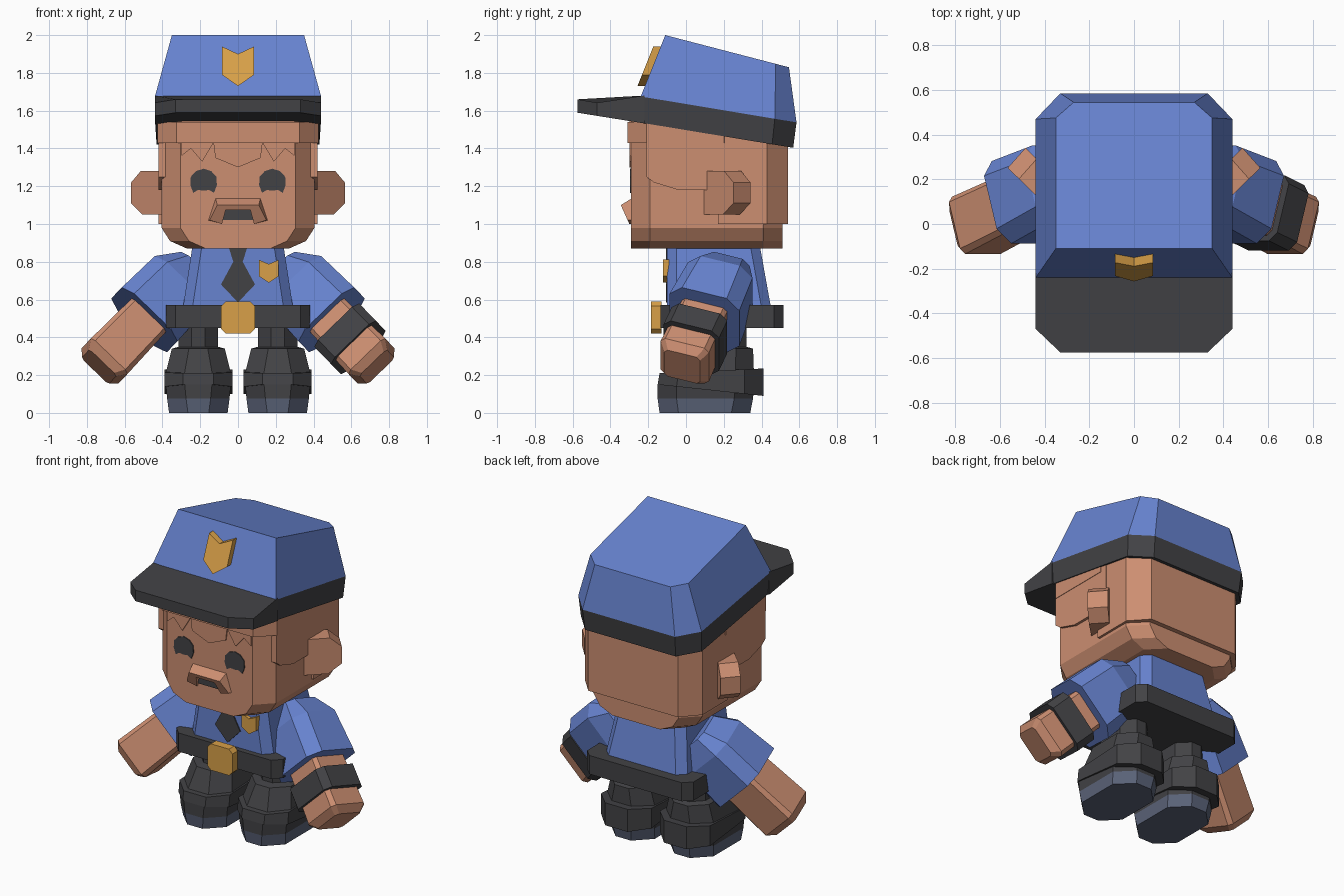
import bpy, bmesh
from mathutils import Vector

cube = bpy.data.objects.get("Cube")
if cube:
    bpy.data.objects.remove(cube, do_unlink=True)


def material(name, rgb):
    lin = [((c / 255 + 0.055) / 1.055) ** 2.4 for c in rgb] + [1]
    m = bpy.data.materials.new(name)
    m.use_nodes = True
    m.diffuse_color = lin
    m.node_tree.nodes["Principled BSDF"].inputs["Base Color"].default_value = lin
    return m


SKIN = material("skin", (204, 142, 113))
BLUE = material("uniform blue", (103, 131, 208))
DARK = material("charcoal", (66, 66, 69))
GOLD = material("gold", (216, 160, 72))
SOLE = material("slate sole", (91, 99, 121))


def loft(name, rings, mat):
    """Skin a closed solid through rings with equal point counts."""
    bm = bmesh.new()
    vs = [[bm.verts.new(p) for p in ring] for ring in rings]
    n = len(rings[0])
    for a, b in zip(vs, vs[1:]):
        for i in range(n):
            j = (i + 1) % n
            bm.faces.new((a[i], a[j], b[j], b[i]))
    bm.faces.new(vs[0])
    bm.faces.new(vs[-1])
    bmesh.ops.recalc_face_normals(bm, faces=bm.faces)
    me = bpy.data.meshes.new(name)
    bm.to_mesh(me)
    bm.free()
    me.materials.append(mat)
    ob = bpy.data.objects.new(name, me)
    bpy.context.collection.objects.link(ob)
    return ob


def octagon(hx, y0, y1, z0, z1=None, c=0.1, cx=0.0):
    """Chamfered rectangle; height runs from z0 at the front to z1 at the back."""
    z1 = z0 if z1 is None else z1
    pts = [(-hx + c, y0), (hx - c, y0), (hx, y0 + c), (hx, y1 - c),
           (hx - c, y1), (-hx + c, y1), (-hx, y1 - c), (-hx, y0 + c)]
    return [(cx + x, y, z0 + (z1 - z0) * (y - y0) / (y1 - y0)) for x, y in pts]


def plate(name, pts, y0, y1, mat, lean=0.0, cx=0.0, cz=0.0):
    """Front outline (x, z) given depth along y, leaning back with height."""
    return loft(name, [[(cx + x, y + lean * z, cz + z) for x, z in pts]
                       for y in (y0, y1)], mat)


def mirrored(half):
    """Complete a symmetric outline from its right half."""
    return half + [(-x, z) for x, z in reversed(half) if x > 0]


# Head and jaw
loft("head", [octagon(0.27, -0.29, 0.51, 0.87), octagon(0.36, -0.29, 0.51, 0.91),
              octagon(0.405, -0.29, 0.51, 0.98), octagon(0.405, -0.29, 0.51, 1.56)], SKIN)

# Hair: deep back, shallower sides, zigzag fringe
loft("hair_back", [[(x, y, z) for x, y in
                    [(-0.42, 0.17), (-0.42, 0.43), (-0.32, 0.54),
                     (0.32, 0.54), (0.42, 0.43), (0.42, 0.17)]] for z in (1.0, 1.5)], SKIN)
side = [(-0.21, 1.55), (-0.21, 1.25), (-0.17, 1.22), (-0.04, 1.18), (0.11, 1.18),
        (0.18, 1.1), (0.25, 1.1), (0.25, 1.5)]
loft("hair_sides", [[(x, y, z) for y, z in side] for x in (-0.422, 0.422)], SKIN)
plate("hair_fringe", mirrored([(0, 1.30), (0.12, 1.35), (0.13, 1.43), (0.19, 1.33),
                               (0.25, 1.40), (0.30, 1.36), (0.30, 1.57)]),
      -0.298, -0.25, SKIN)
loft("hair_brow_band", [octagon(0.425, -0.31, 0.3, z) for z in (1.43, 1.54)], SKIN)

# Ears angled outward and back
ear = [(-0.02, 1.05), (0.15, 1.05), (0.23, 1.11), (0.23, 1.22),
       (0.16, 1.28), (0.02, 1.28), (-0.02, 1.25)]
for s, side_name in ((1, "left"), (-1, "right")):
    loft(side_name + "_ear",
         [[(s * (0.40 + 0.72 * d - 0.08 * t), 0.09 + 0.70 * d + 0.09 * t, z)
           for d, z in ear] for t in (0, 1)], SKIN)

# Face
eye = mirrored([(0, 0.068), (0.04, 0.055), (0.068, 0.025), (0.07, -0.02),
                (0.055, -0.06), (0.03, -0.045), (0.0, -0.048)])
for s, side_name in ((1, "left"), (-1, "right")):
    plate(side_name + "_eye", eye, -0.296, -0.288, DARK, cx=s * 0.182, cz=1.225)
plate("mouth", [(-0.08, 1.02), (0.08, 1.02), (0.08, 1.09), (-0.08, 1.09)],
      -0.297, -0.288, DARK)
stache = [(-0.16, 1.02), (-0.12, 1.14), (0.12, 1.14), (0.16, 1.02), (0.085, 1.0),
          (0.065, 1.075), (-0.065, 1.075), (-0.085, 1.0)]
lip = [(-0.15, 1.02), (-0.11, 1.10), (0.11, 1.10), (0.15, 1.02), (0.085, 1.0),
       (0.065, 1.075), (-0.065, 1.075), (-0.085, 1.0)]
loft("moustache", [[(x, -0.28, z) for x, z in stache],
                   [(x, -0.30 - 0.45 * (z - 1.0), z) for x, z in lip]], SKIN)


# Cap band, visor and crown
def brim_floor(y):
    return 1.59 - 0.16 * (y + 0.58)


band = [(-0.44, -0.24), (0.44, -0.24), (0.44, 0.47), (0.33, 0.585), (-0.33, 0.585), (-0.44, 0.47)]
loft("cap_band", [[(x * 0.98, y * 0.97, brim_floor(y)) for x, y in band],
                  [(x, y, 1.675 - 0.166 * (y + 0.24)) for x, y in band]], DARK)
visor = [(0.44, -0.22), (0.44, -0.47), (0.33, -0.575), (-0.33, -0.575), (-0.44, -0.47), (-0.44, -0.22)]
heights = [1.68, 1.642, 1.66, 1.66, 1.642, 1.68]
loft("cap_visor", [[(x, y, brim_floor(y)) for x, y in visor],
                   [(x, y, z) for (x, y), z in zip(visor, heights)]], DARK)
crown = [(-0.35, -0.11), (0.35, -0.11), (0.35, 0.475), (0.27, 0.545), (-0.27, 0.545), (-0.35, 0.475)]
loft("cap_crown", [[(x, y, 1.675 - 0.166 * (y + 0.24)) for x, y in band],
                   [(x, y, 2.0 - 0.26 * (y + 0.11)) for x, y in crown]], BLUE)

# Badges
shield = [(-0.085, 0.105), (0, 0.065), (0.085, 0.105), (0.085, -0.045), (0, -0.105), (-0.085, -0.045)]
plate("cap_badge", shield, -0.215, -0.165, GOLD, lean=0.4, cz=1.835)
plate("chest_badge", [(x * 0.62, z * 0.58) for x, z in shield], -0.122, -0.09, GOLD,
      cx=0.163, cz=0.75)

# Torso, tie, belt and buckle
loft("torso", [octagon(0.30, -0.10, 0.46, 0.5, c=0.05),
               octagon(0.24, -0.10, 0.39, 0.89, c=0.05)], BLUE)
plate("tie", mirrored([(0, 0.585), (0.09, 0.68), (0.025, 0.80), (0.05, 0.88)]),
      -0.107, -0.098, DARK)
loft("belt", [octagon(0.38, -0.135, 0.515, z, c=0.05) for z in (0.45, 0.57)], DARK)
plate("belt_buckle", mirrored([(0.065, 0.42), (0.09, 0.445), (0.09, 0.565), (0.065, 0.59)]),
      -0.185, -0.13, GOLD)

# Legs and boots
for s, side_name in ((1, "left"), (-1, "right")):
    cx = s * 0.21
    loft(side_name + "_sole", [octagon(0.155, -0.14, 0.34, 0, cx=cx),
                               octagon(0.165, -0.15, 0.355, 0.075, cx=cx)], SOLE)
    loft(side_name + "_boot", [octagon(0.165, -0.15, 0.355, 0.075, cx=cx),
                               octagon(0.172, -0.15, 0.36, 0.15, cx=cx),
                               octagon(0.14, -0.09, 0.32, 0.21, cx=cx)], DARK)
    loft(side_name + "_trouser_cuff", [octagon(0.18, -0.15, 0.41, 0.15, 0.09, cx=cx),
                                       octagon(0.18, -0.14, 0.41, 0.21, 0.235, cx=cx)], DARK)
    loft(side_name + "_trouser_leg", [octagon(0.175, -0.11, 0.36, 0.20, cx=cx),
                                      octagon(0.14, -0.05, 0.355, 0.34, c=0.09, cx=cx),
                                      octagon(0.105, 0.0, 0.32, 0.35, c=0.07, cx=cx),
                                      octagon(0.105, 0.0, 0.32, 0.47, c=0.07, cx=cx)], DARK)

# Arms: sections along one slanted axis
origin = Vector((0.45, 0.12, 0.54))
axis = Vector((0.285, -0.14, -0.295)).normalized()
across = Vector((1, 0, 0.966)).normalized()
depth = axis.cross(across).normalized()


def arm_section(s, t, u, v, c):
    flat = [(u, v - c), (u - c, v), (c - u, v), (-u, v - c),
            (-u, c - v), (c - u, -v), (u - c, -v), (u, c - v)]
    pts = [origin + axis * t + across * a + depth * b for a, b in flat]
    return [(s * p.x, p.y, p.z) for p in pts]


def arm_part(name, s, sections, mat):
    loft(name, [arm_section(s, *sec) for sec in sections], mat)


for s, side_name in ((1, "left"), (-1, "right")):
    arm_part(side_name + "_sleeve", s, [(-0.32, 0.11, 0.12, 0.04), (-0.19, 0.195, 0.18, 0.07),
                                        (0.07, 0.205, 0.195, 0.07)], BLUE)
    arm_part(side_name + "_forearm", s, [(0.0, 0.125, 0.125, 0.02), (0.39, 0.135, 0.135, 0.025),
                                         (0.435, 0.10, 0.10, 0.02)], SKIN)
arm_part("left_arm_band", 1, [(0.15, 0.165, 0.155, 0.04), (0.285, 0.165, 0.155, 0.04)], DARK)
